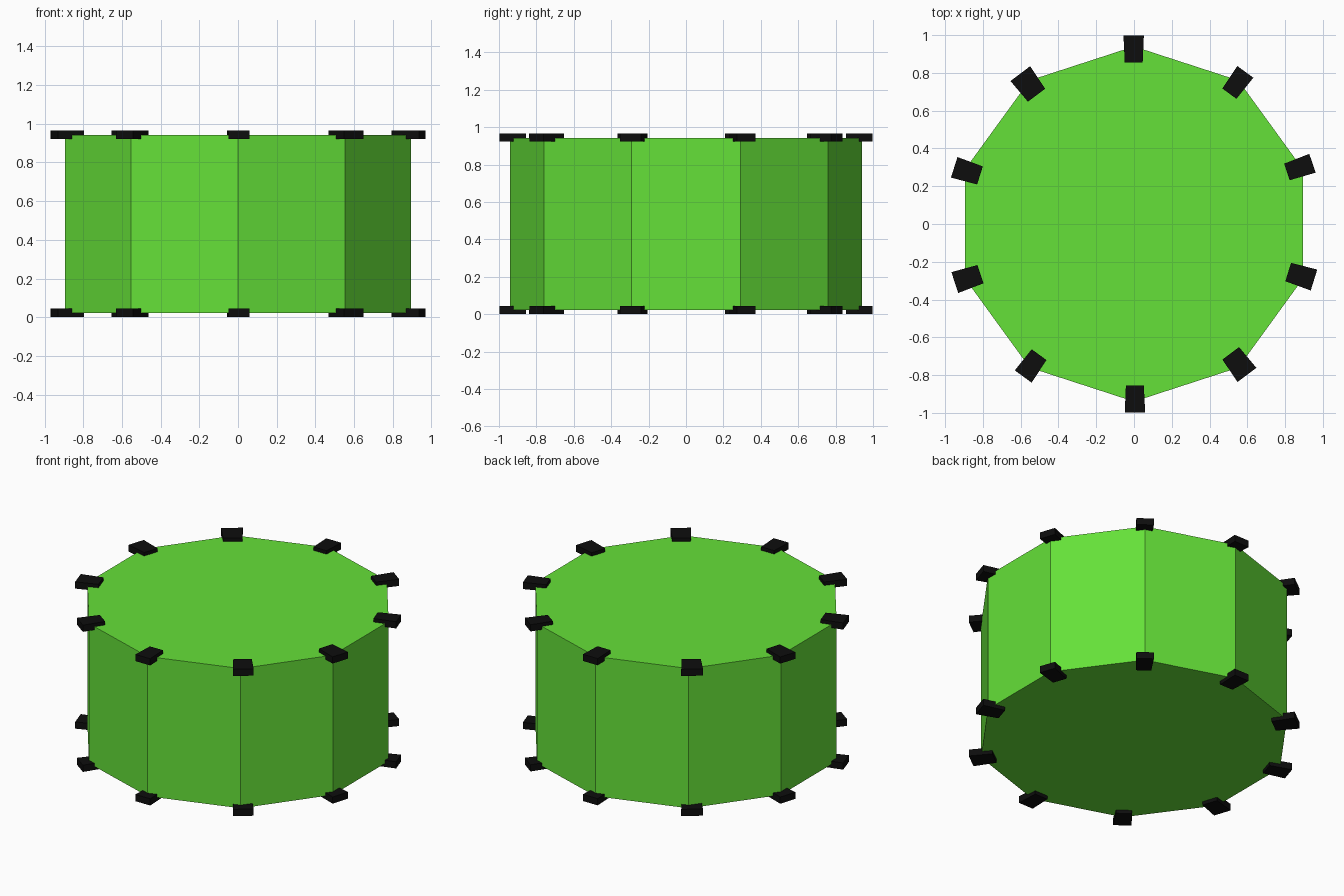
import bpy, bmesh
from math import radians
from mathutils import Matrix

if "Cube" in bpy.data.objects:
    bpy.data.objects.remove(bpy.data.objects["Cube"])

def material(name, rgb):
    m = bpy.data.materials.new(name)
    m.diffuse_color = (*rgb, 1)
    m.use_nodes = True
    m.node_tree.nodes["Principled BSDF"].inputs["Base Color"].default_value = m.diffuse_color
    return m

green = material("green", (0.13, 0.75, 0.04))
black = material("black", (0.004, 0.004, 0.004))

def add_object(name, bm, mat):
    bmesh.ops.recalc_face_normals(bm, faces=bm.faces)
    me = bpy.data.meshes.new(name)
    bm.to_mesh(me)
    bm.free()
    me.materials.append(mat)
    ob = bpy.data.objects.new(name, me)
    bpy.context.collection.objects.link(ob)
    return ob

# Ten-sided drum with corners pointing front and back
bm = bmesh.new()
bmesh.ops.create_cone(bm, cap_ends=True, segments=10, radius1=0.94, radius2=0.94,
                      depth=0.92, matrix=Matrix.Translation((0, 0, 0.483)))
a = min(abs(v.co.x) for v in bm.verts)
if a > 0.01:
    bmesh.ops.rotate(bm, verts=bm.verts, matrix=Matrix.Rotation(radians(18), 3, 'Z'))
add_object("drum_body", bm, green)

# Wedge-shaped corner clip, slightly wider on the outside
def clip(name, angle, z, width):
    bm = bmesh.new()
    bmesh.ops.create_cube(bm, size=1)
    for v in bm.verts:
        outer = v.co.x > 0
        v.co.x = 0.998 if outer else 0.855
        v.co.y *= width if outer else width * 0.88
        v.co.z = v.co.z * 0.044 + z
    bmesh.ops.rotate(bm, verts=bm.verts, matrix=Matrix.Rotation(radians(angle), 3, 'Z'))
    add_object(name, bm, black)

# Clips at every corner, top and bottom, with hand-placed irregularity
offsets = [0.8, -0.2, 0.1, 1.1, 0.5, 0.1, 0, 0.3, 0.8, 0.7]
widths = [0.105, 0.105, 0.108, 0.13, 0.114, 0.116, 0.11, 0.108, 0.125, 0.116]
for i, (off, w) in enumerate(zip(offsets, widths)):
    for level, z in (("bottom", 0.022), ("top", 0.944)):
        clip(f"{level}_clip_{i + 1}", 18 + 36 * i + off, z, w)
